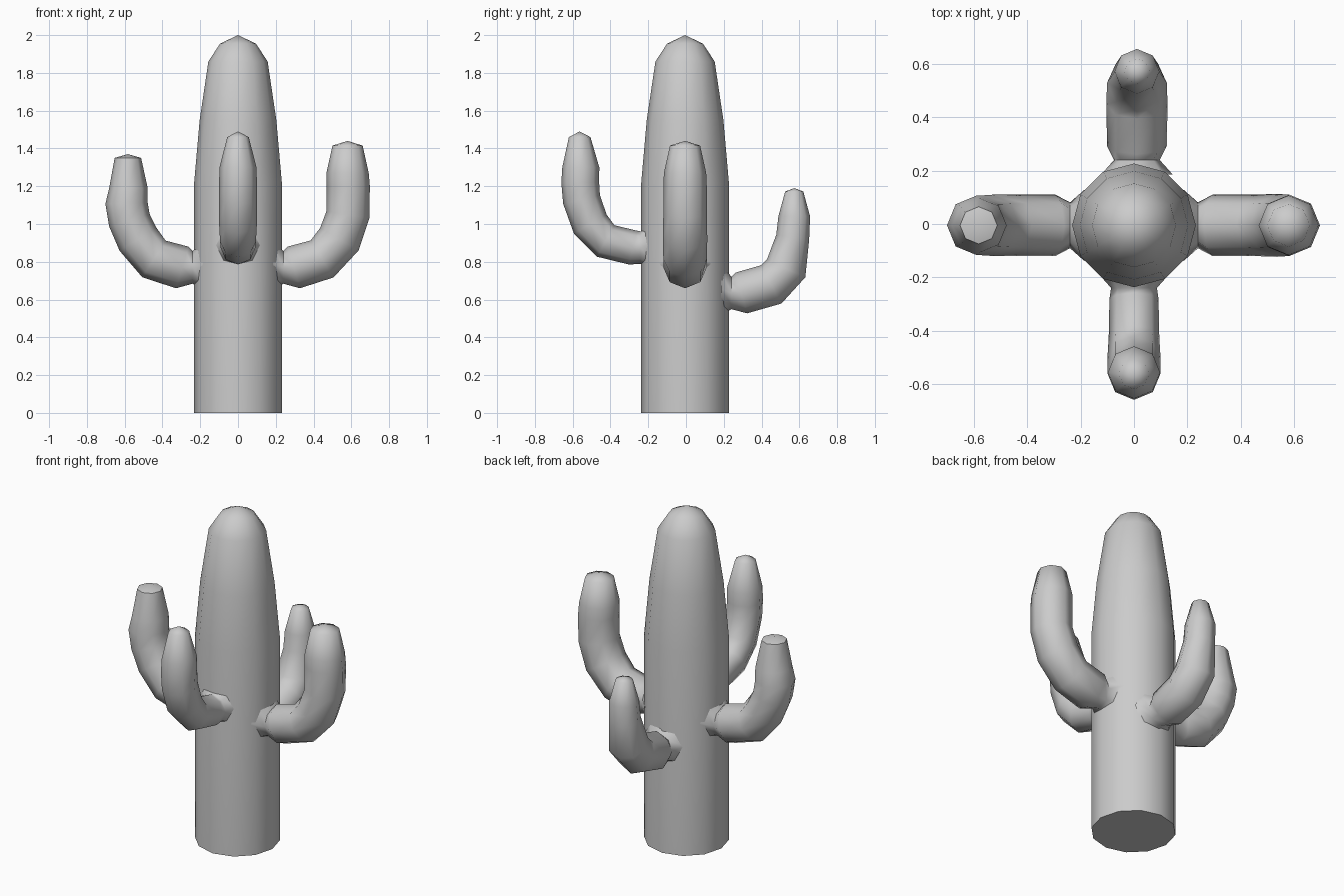
import bpy, bmesh, math
from mathutils import Vector

if "Cube" in bpy.data.objects:
    bpy.data.objects.remove(bpy.data.objects["Cube"])

CENTRE_Y = -0.005


def finish(name, bm, angle=60):
    bmesh.ops.recalc_face_normals(bm, faces=bm.faces)
    mesh = bpy.data.meshes.new(name)
    bm.to_mesh(mesh)
    bm.free()
    obj = bpy.data.objects.new(name, mesh)
    bpy.context.collection.objects.link(obj)
    bpy.ops.object.select_all(action='DESELECT')
    obj.select_set(True)
    bpy.context.view_layer.objects.active = obj
    bpy.ops.object.shade_smooth_by_angle(angle=math.radians(angle))
    return obj


def skin(bm, rings, tip=None):
    # Bridge successive vertex rings, then close the end with a fan
    n = len(rings[0])
    for a, b in zip(rings, rings[1:]):
        for i in range(n):
            j = (i + 1) % n
            bm.faces.new((a[i], a[j], b[j], b[i]))
    if tip is not None:
        apex = bm.verts.new(tip)
        for i in range(n):
            bm.faces.new((rings[-1][i], rings[-1][(i + 1) % n], apex))


def trunk(profile, top, sides=12):
    bm = bmesh.new()
    rings = []
    for r, z in profile:
        rings.append([bm.verts.new((r * math.cos(t), r * math.sin(t) + CENTRE_Y, z))
                      for t in (2 * math.pi * i / sides for i in range(sides))])
    skin(bm, rings, (0, CENTRE_Y, top))
    bm.faces.new(rings[0])
    return finish("trunk", bm)


def arm(name, heading, path, tip_z, shift=0.0, sides=8):
    # path: (distance outward, height, radius), swept in a vertical plane
    a = math.radians(heading)
    out = Vector((math.cos(a), math.sin(a), 0))
    side = Vector((-math.sin(a), math.cos(a), 0))
    up = Vector((0, 0, 1))
    origin = Vector((shift, CENTRE_Y if abs(out.x) > 0.5 else 0, 0))
    d0, z0, _ = path[0]
    # Flared root and pinched neck where the arm leaves the trunk
    path = [(0.185, z0 + 0.02, 0.135), (0.24, z0, 0.086)] + path
    pts = [origin + out * d + up * z for d, z, r in path]
    bm = bmesh.new()
    rings = []
    for k, (p, (d, z, r)) in enumerate(zip(pts, path)):
        if k < 2:
            tangent = out
        elif k >= len(pts) - 2:
            tangent = up
        else:
            prev = pts[k - 1] if k > 2 else p
            tangent = (pts[k + 1] - prev).normalized()
        normal = side.cross(tangent)
        rings.append([bm.verts.new(p + r * (math.cos(t) * normal + math.sin(t) * side))
                      for t in (2 * math.pi * i / sides for i in range(sides))])
    end = pts[-1].copy()
    end.z = tip_z
    skin(bm, rings, end)
    bm.faces.new(rings[0])
    return finish(name, bm)


# Tapered main column
trunk([(0.232, 0), (0.232, 1.22), (0.203, 1.55), (0.157, 1.86), (0.095, 1.955)], 2.0)

# Four upturned arms
arm("right_arm", 0, [(0.295, 0.77, 0.115), (0.445, 0.815, 0.115), (0.537, 0.92, 0.118),
                     (0.582, 1.05, 0.115), (0.583, 1.2, 0.115), (0.58, 1.27, 0.112),
                     (0.58, 1.415, 0.08)], 1.44)
arm("left_arm", 180, [(0.295, 0.77, 0.115), (0.445, 0.815, 0.115), (0.53, 0.92, 0.115),
                      (0.575, 1.02, 0.112), (0.59, 1.11, 0.112), (0.58, 1.19, 0.102),
                      (0.583, 1.35, 0.07)], 1.37)
arm("front_arm", 270, [(0.28, 0.875, 0.092), (0.425, 0.91, 0.095), (0.507, 1.0, 0.1),
                       (0.553, 1.13, 0.1), (0.56, 1.22, 0.1), (0.557, 1.3, 0.098),
                       (0.563, 1.46, 0.057)], 1.49)
arm("back_arm", 90, [(0.293, 0.635, 0.112), (0.45, 0.68, 0.115), (0.53, 0.765, 0.112),
                     (0.565, 0.93, 0.088), (0.573, 1.04, 0.084),
                     (0.573, 1.172, 0.048)], 1.19, shift=0.011)
